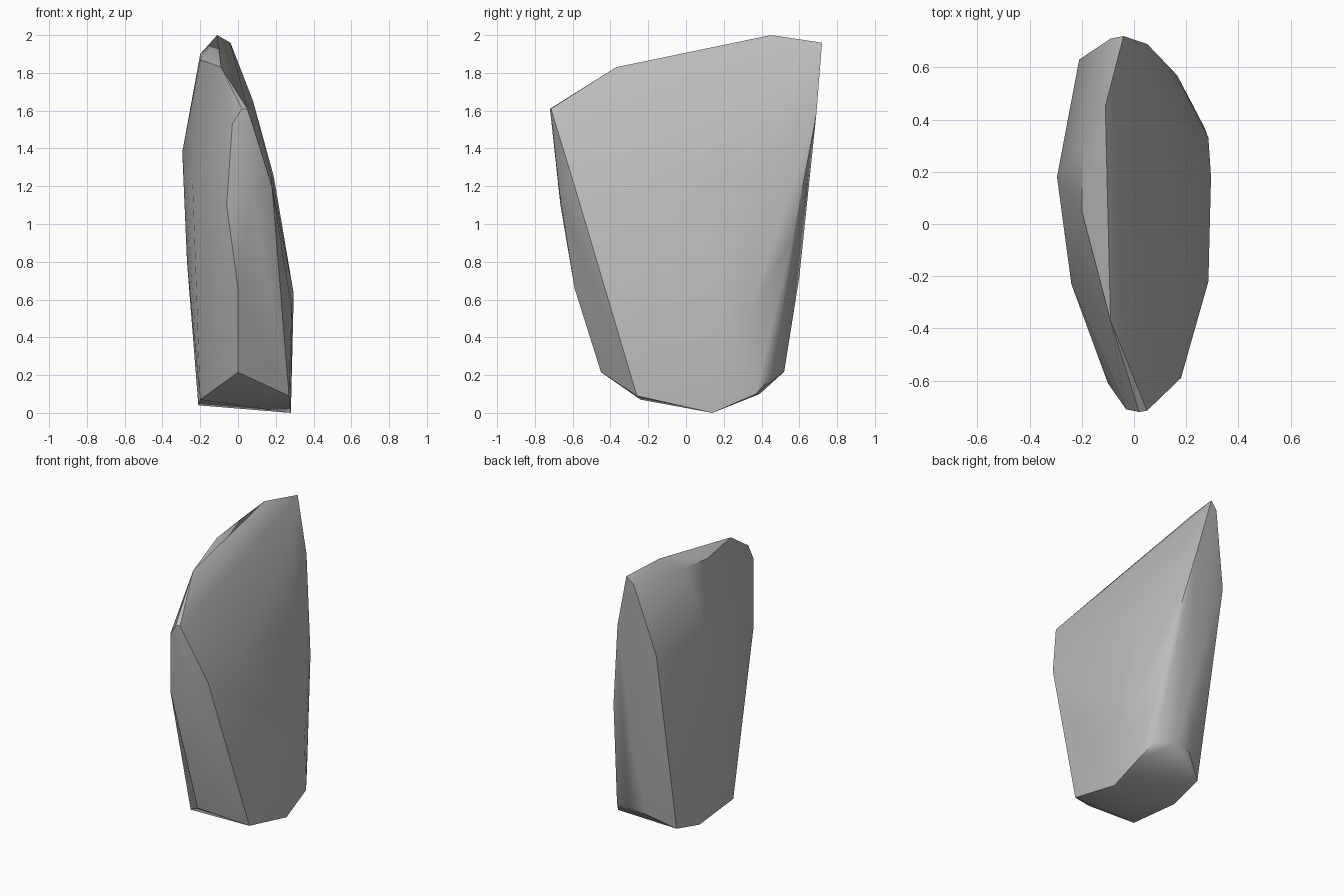
import bpy
import bmesh
import math

default_cube = bpy.data.objects.get("Cube")
if default_cube:
    bpy.data.objects.remove(default_cube, do_unlink=True)


def make_material(name, colour):
    material = bpy.data.materials.new(name)
    material.use_nodes = True
    material.diffuse_color = colour
    shader = next(n for n in material.node_tree.nodes if n.type == "BSDF_PRINCIPLED")
    shader.inputs["Base Color"].default_value = colour
    shader.inputs["Roughness"].default_value = 0.9
    return material


def build_hull(name, corner_groups, material, merge_angle):
    """Wrap the corner points in a convex shell and merge nearly flat facets."""
    bm = bmesh.new()
    for group in corner_groups:
        for corner in group:
            bm.verts.new(corner)
    result = bmesh.ops.convex_hull(bm, input=bm.verts[:])
    loose = set(result["geom_interior"] + result["geom_unused"])
    bmesh.ops.delete(bm, geom=[g for g in loose if isinstance(g, bmesh.types.BMVert)],
                     context="VERTS")
    bmesh.ops.dissolve_limit(bm, angle_limit=math.radians(merge_angle),
                             verts=bm.verts[:], edges=bm.edges[:])
    bmesh.ops.recalc_face_normals(bm, faces=bm.faces[:])

    mesh = bpy.data.meshes.new(name)
    bm.to_mesh(mesh)
    bm.free()
    mesh.materials.append(material)
    stone = bpy.data.objects.new(name, mesh)
    bpy.context.collection.objects.link(stone)
    return stone


# Chipped crest, from the back tip to the front tip
crest = [(-.04, .72, 1.96), (-.11, .45, 2), (-.2, .3, 1.9), (-.2, .05, 1.87),
         (-.09, -.37, 1.83), (.05, -.715, 1.61), (.02, -.72, 1.61)]

# Blunt front edge
front_edge = [(-.03, -.71, 1.53), (-.1, -.61, 1.12), (-.06, -.665, 1.1),
              (.07, -.67, 1.17), (.18, -.59, 1.2), (0, -.59, .66)]

# Narrow back edge
back_edge = [(-.09, .71, 1.91), (-.21, .63, 1.41), (.05, .69, 1.58),
             (.165, .57, .95), (0, .6, .72)]

# Broad sloping side and the steeper side opposite
left_side = [(.08, .35, 1.65), (.19, .3, 1.25), (.18, -.25, 1.25),
             (.295, .18, .63), (.285, -.22, .55), (.285, .33, .5)]
right_side = [(-.295, .18, 1.38), (-.24, -.23, 1.2), (-.27, .2, .8)]

# Broken underside
underside = [(.28, .14, 0), (.27, -.26, .09), (0, -.45, .215), (-.2, -.24, .07),
             (-.21, .15, .04), (-.2, .39, .1), (-.04, .5, .2), (.085, .52, .22),
             (.215, .46, .2), (.27, .37, .1)]

grey_stone = make_material("grey stone", (.5, .5, .5, 1))
rock = build_hull("rock", [crest, front_edge, back_edge, left_side, right_side, underside],
                  grey_stone, 2)

# Soft shading across the gentle bends, crisp chipped edges
bpy.ops.object.select_all(action="DESELECT")
rock.select_set(True)
bpy.context.view_layer.objects.active = rock
bpy.ops.object.shade_smooth_by_angle(angle=math.radians(35))
